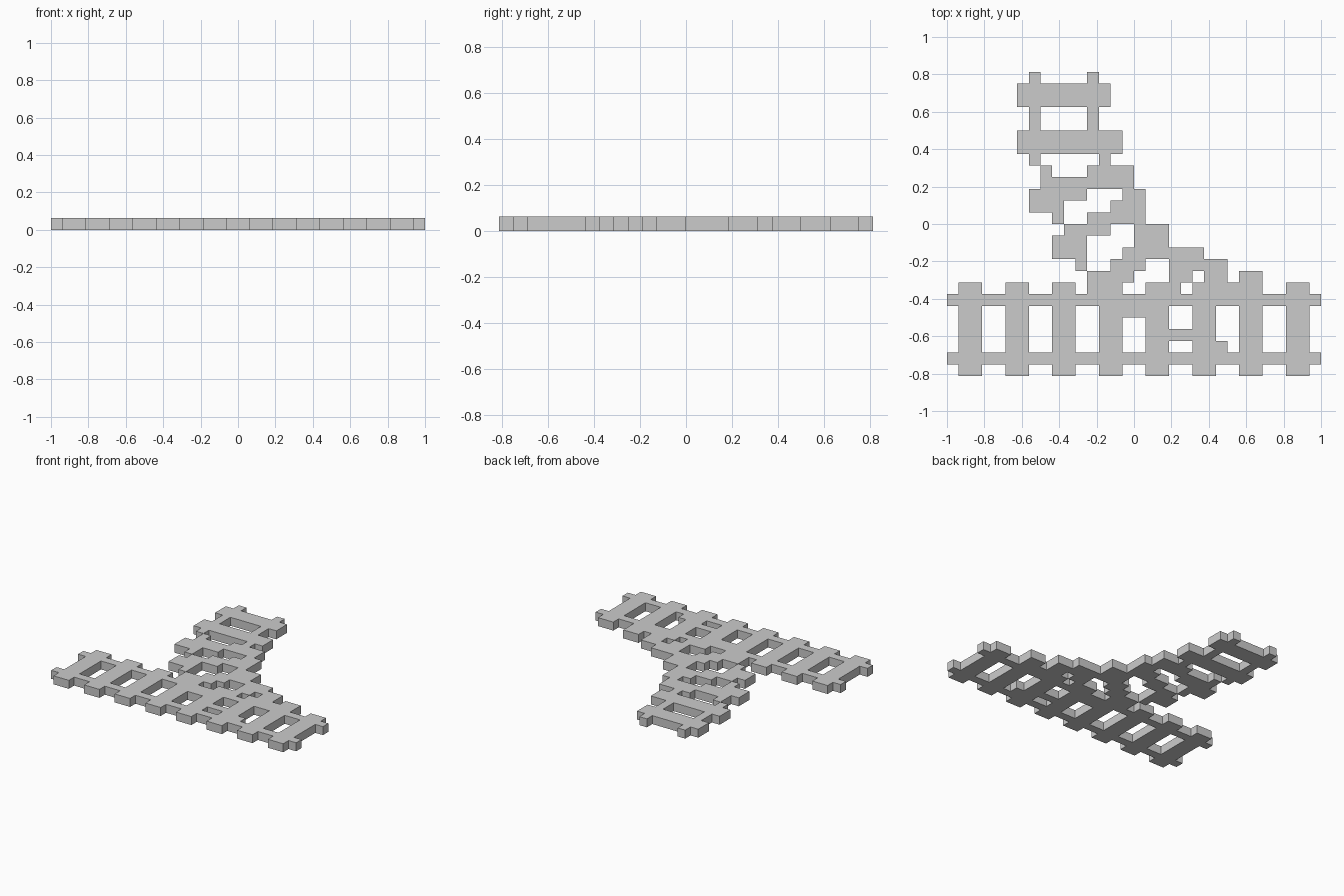
import bpy, bmesh

if "Cube" in bpy.data.objects:
    bpy.data.objects.remove(bpy.data.objects["Cube"])

U = 1 / 16            # one block of the low-res grid
COLS, ROWS = 32, 26
cells = set()


def fill(c0, c1, r0, r1):
    """Mark a rectangle of blocks (columns from the left, rows from the back)."""
    cells.update((c, r) for c in range(c0, c1) for r in range(r0, r1))


# Straight line: eight ties and two rails
for i in range(8):
    fill(1 + 4 * i, 3 + 4 * i, 18, 26)
for r in (19, 24):
    fill(0, COLS, r, r + 1)

# Branch line, back end: two square ties and the first stretch of rails
fill(6, 14, 1, 3)
fill(6, 15, 5, 7)
fill(7, 8, 0, 8)
fill(12, 13, 0, 6)
fill(13, 14, 7, 8)

# Branch line, curving stretch: stepped blocks row by row
steps = {
    8: [(8, 9), (12, 16)],
    9: [(8, 16)],
    10: [(7, 12), (15, 17)],
    11: [(7, 10), (14, 17)],
    12: [(9, 10), (12, 17)],
    13: [(10, 14), (16, 19)],
    14: [(9, 12), (16, 19)],
    15: [(9, 12), (15, 22)],
    16: [(11, 12), (14, 17), (19, 24)],
    17: [(12, 16), (19, 21), (22, 24), (25, 27)],
    18: [(12, 15), (17, 20), (21, 27)],
    20: [(15, 17)],
    22: [(19, 21)],
    23: [(23, 24)],
}
for r, spans in steps.items():
    for c0, c1 in spans:
        fill(c0, c1, r, r + 1)

# Flat plan of shared quads, raised by one block into a single clean slab
bm = bmesh.new()
verts = {}


def corner(c, r):
    if (c, r) not in verts:
        verts[c, r] = bm.verts.new(((c - COLS / 2) * U, (ROWS / 2 - r) * U, 0))
    return verts[c, r]


for c, r in sorted(cells):
    bm.faces.new([corner(c, r + 1), corner(c + 1, r + 1), corner(c + 1, r), corner(c, r)])
raised = bmesh.ops.extrude_face_region(bm, geom=bm.faces[:], use_keep_orig=True)
top = [g for g in raised["geom"] if isinstance(g, bmesh.types.BMVert)]
bmesh.ops.translate(bm, verts=top, vec=(0, 0, U))
bmesh.ops.recalc_face_normals(bm, faces=bm.faces[:])

mesh = bpy.data.meshes.new("track_junction")
bm.to_mesh(mesh)
bm.free()
bpy.context.collection.objects.link(bpy.data.objects.new("track_junction", mesh))
